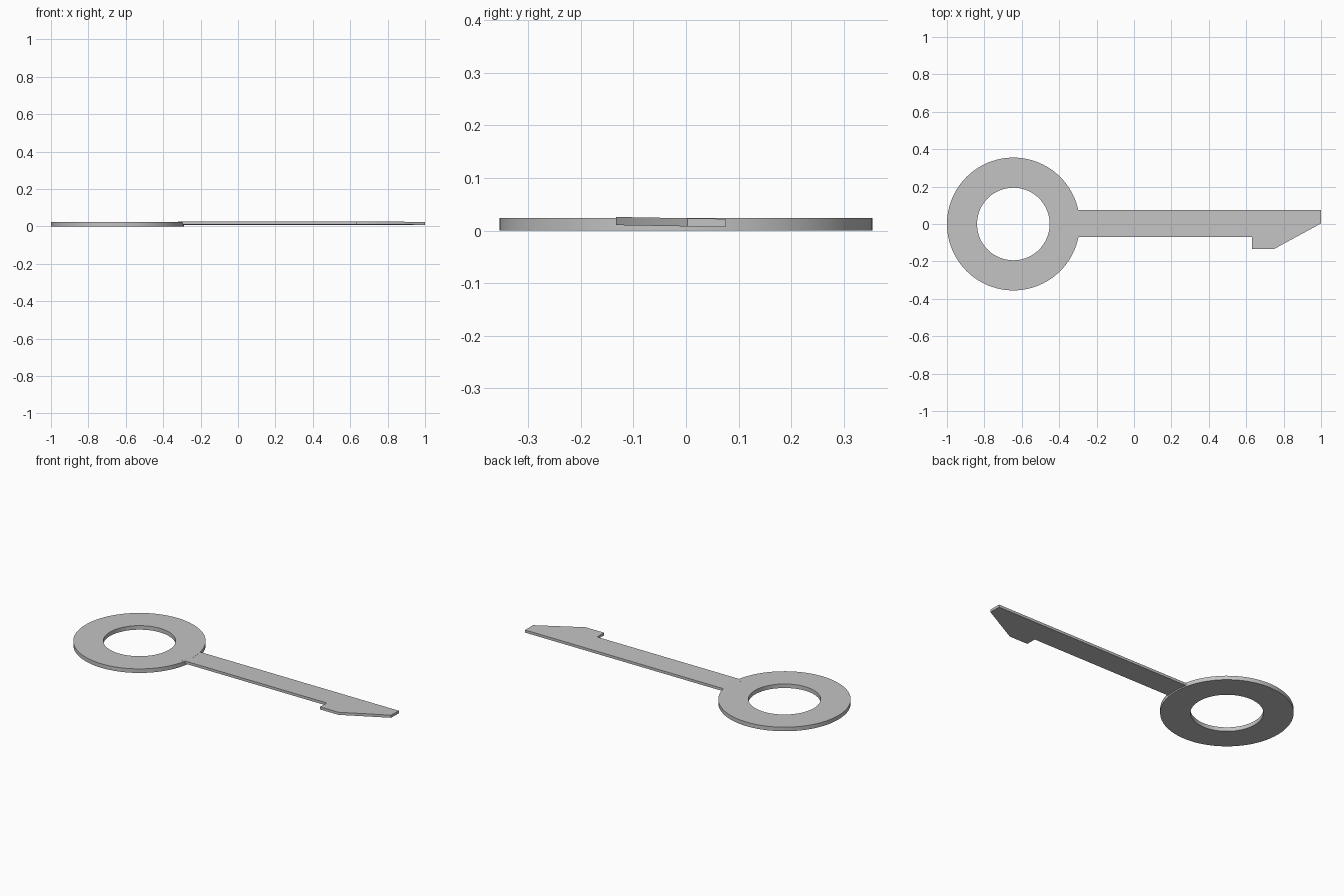
import bpy, bmesh, math

cube = bpy.data.objects.get("Cube")
if cube:
    bpy.data.objects.remove(cube, do_unlink=True)

# Single grey metal
metal = bpy.data.materials.new("grey_metal")
metal.use_nodes = True
grey = (0.55, 0.55, 0.55, 1)
metal.diffuse_color = grey
metal.node_tree.nodes["Principled BSDF"].inputs["Base Color"].default_value = grey


def finish(name, bm):
    bmesh.ops.recalc_face_normals(bm, faces=bm.faces)
    mesh = bpy.data.meshes.new(name)
    bm.to_mesh(mesh)
    bm.free()
    obj = bpy.data.objects.new(name, mesh)
    bpy.context.collection.objects.link(obj)
    mesh.materials.append(metal)
    bpy.ops.object.select_all(action='DESELECT')
    obj.select_set(True)
    bpy.context.view_layer.objects.active = obj
    bpy.ops.object.shade_smooth_by_angle(angle=math.radians(30))
    return obj


# Ring handle: a rectangular section spun around the ring centre
OUTER, INNER, HEIGHT = 0.355, 0.194, 0.024
bm = bmesh.new()
section = [(INNER, 0), (OUTER, 0), (OUTER, HEIGHT), (INNER, HEIGHT)]
verts = [bm.verts.new((r, 0, z)) for r, z in section]
edges = [bm.edges.new((verts[i], verts[(i + 1) % 4])) for i in range(4)]
bmesh.ops.spin(bm, geom=verts + edges, cent=(0, 0, 0), axis=(0, 0, 1),
               angle=math.tau, steps=96, use_merge=True)
bmesh.ops.remove_doubles(bm, verts=bm.verts, dist=1e-5)
ring = finish("ring_handle", bm)
ring.location.x = OUTER - 1

# Shaft with its tooth: an extruded outline, leaning slightly across its width
THICK, MID, LEAN = 0.0155, 0.008, -0.018
outline = [(-0.32, -0.07), (0.63, -0.07), (0.63, -0.133), (0.75, -0.133),
           (1.0, 0.003), (1.0, 0.075), (-0.32, 0.075)]
bm = bmesh.new()
face = bm.faces.new([bm.verts.new((x, y, MID + LEAN * y)) for x, y in outline])
top = bmesh.ops.extrude_face_region(bm, geom=[face])["geom"]
bmesh.ops.translate(bm, vec=(0, 0, THICK),
                    verts=[g for g in top if isinstance(g, bmesh.types.BMVert)])
finish("shaft_and_tooth", bm)
